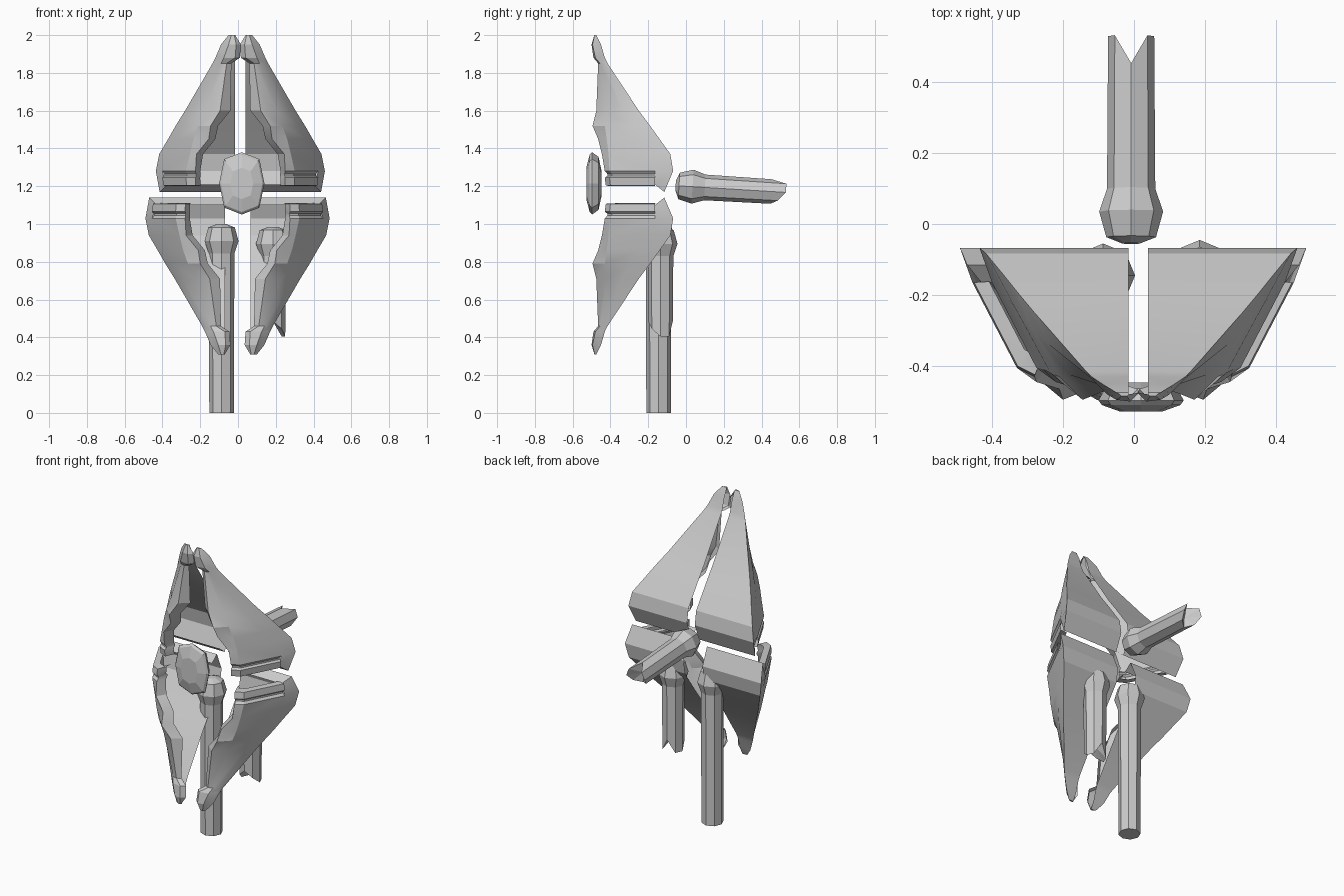
import bpy, bmesh, math
from mathutils import Matrix, Vector

cube = bpy.data.objects.get("Cube")
if cube:
    bpy.data.objects.remove(cube)

# One plain grey for everything
grey = bpy.data.materials.new("grey_metal")
grey.use_nodes = True
grey.diffuse_color = (0.6, 0.6, 0.6, 1)
bsdf = next(n for n in grey.node_tree.nodes if n.type == 'BSDF_PRINCIPLED')
bsdf.inputs["Base Color"].default_value = (0.6, 0.6, 0.6, 1)


def finish(name, bm, smooth=False):
    bmesh.ops.recalc_face_normals(bm, faces=bm.faces[:])
    mesh = bpy.data.meshes.new(name)
    bm.to_mesh(mesh)
    bm.free()
    mesh.materials.append(grey)
    obj = bpy.data.objects.new(name, mesh)
    bpy.context.collection.objects.link(obj)
    if smooth:
        bpy.ops.object.select_all(action='DESELECT')
        obj.select_set(True)
        bpy.context.view_layer.objects.active = obj
        bpy.ops.object.shade_smooth_by_angle(angle=math.radians(22))
    return obj


def bridge(bm, a, b, closed=False):
    n = len(a)
    for i in range(n if closed else n - 1):
        j = (i + 1) % n
        bm.faces.new((a[i], a[j], b[j], b[i]))


# Shell sections: height, back depth, outer edge, then
# (across, depth) of the side ridge, rim outside, rim front, rim lip
SECTIONS = [
    (.11, -.068, .42, (.385, -.165), (.26, -.405), (.21, -.43), (.185, -.37)),
    (.20, -.083, .402, (.345, -.20), (.24, -.41), (.205, -.445), (.17, -.39)),
    (.28, -.14, .355, (.315, -.245), (.22, -.42), (.14, -.465), (.105, -.41)),
    (.35, -.19, .315, (.275, -.29), (.195, -.43), (.13, -.495), (.09, -.43)),
    (.43, -.25, .265, (.23, -.335), (.165, -.425), (.08, -.475), (.025, -.43)),
    (.68, -.415, .12, (.105, -.435), (.075, -.455), (.045, -.465), (.02, -.45)),
    (.71, -.43, .105, (.09, -.447), (.06, -.48), (0, -.49), (-.025, -.465)),
    (.78, -.45, .075, (.06, -.467), (.035, -.495), (-.005, -.5), (-.03, -.475)),
    (.83, -.475, .035, (.025, -.48), (.02, -.485), (.005, -.485), (0, -.48)),
]


def shield_quarter(name, x0, z0, sx, sz):
    bm = bmesh.new()

    def vert(u, y, w):
        return bm.verts.new((x0 + sx * u, y, z0 + sz * w))

    # Back sheet, side and rim
    rows = []
    for w, yb, uo, *rim in SECTIONS:
        rows.append([vert(0, yb, w), vert(uo, yb, w)] + [vert(u, y, w) for u, y in rim])
    for a, b in zip(rows, rows[1:]):
        bridge(bm, a, b)
    bm.faces.new(rows[-1])

    # Folded lip along the break
    edge = [vert(0, -.115, 0), vert(.40, -.115, 0)]
    lip = [vert(0, -.165, .04), vert(.36, -.165, .04)]
    bridge(bm, rows[0][:2], edge)
    bridge(bm, edge, lip)

    # Stepped bar that closes the rim
    last = rows[0][2:]
    for scale, w in ((.95, .095), (.95, .085), (1, .075), (.98, .033), (.8, .03)):
        ring = [vert(.15 + (u - .15) * scale, -.15 + (y + .15) * scale, w)
                for u, y in SECTIONS[0][3:]]
        bridge(bm, last, ring)
        last = ring
    bm.faces.new((rows[0][1], edge[1], lip[1], rows[0][2]))
    return finish(name, bm, True)


shield_quarter("shield_upper_left", .04, 1.17, 1, 1)
shield_quarter("shield_upper_right", -.015, 1.17, -1, 1)
shield_quarter("shield_lower_left", .065, 1.14, 1, -1)
shield_quarter("shield_lower_right", -.07, 1.14, -1, -1)


# Faceted lens-shaped boss in the middle of the shield
bm = bmesh.new()
last = None
for scale, y in ((.4, -.447), (.85, -.463), (1, -.497), (.92, -.51), (.5, -.528)):
    ring = []
    for i in range(8):
        a = math.pi * i / 4
        bulge = scale * (1.1 if i % 2 else 1)
        ring.append(bm.verts.new((.02 + .12 * bulge * math.cos(a), y,
                                  1.215 + .165 * bulge * math.sin(a))))
    if last:
        bridge(bm, last, ring, True)
    else:
        bm.faces.new(ring)
    last = ring
bm.faces.new(last)
finish("centre_boss", bm)


# Eight-sided rods with a knob; some have a snapped end
def rod(name, place, tilt, length, snapped):
    bm = bmesh.new()
    last = None
    for r, t in ((.025, 0), (.07, .018), (.09, .09), (.068, .155), (.065, length)):
        ring = []
        for i in range(8):
            a = math.pi * i / 4
            x, y = r * math.cos(a), r * math.sin(a)
            drop = 0
            if snapped and t == length:
                drop = .08 if abs(x) < .02 else .04 * (y > .02)
            ring.append(bm.verts.new((x, y, t - drop)))
        if last:
            bridge(bm, last, ring, True)
        else:
            bm.faces.new(ring)
        last = ring
    if snapped:
        hub = bm.verts.new((0, 0, length - .08))
        for i in range(8):
            bm.faces.new((last[i], last[(i + 1) % 8], hub))
    else:
        bm.faces.new(last)
    bm.transform(Matrix.Translation(Vector(place)) @ Matrix.Rotation(math.radians(tilt), 4, 'X'))
    return finish(name, bm)


rod("long_handle", (-.087, -.145, 1), 180, 1, False)
rod("snapped_handle_lower", (.185, -.135, .985), 180, .58, True)
rod("snapped_handle_rear", (-.008, -.055, 1.203), -93.5, .585, True)
